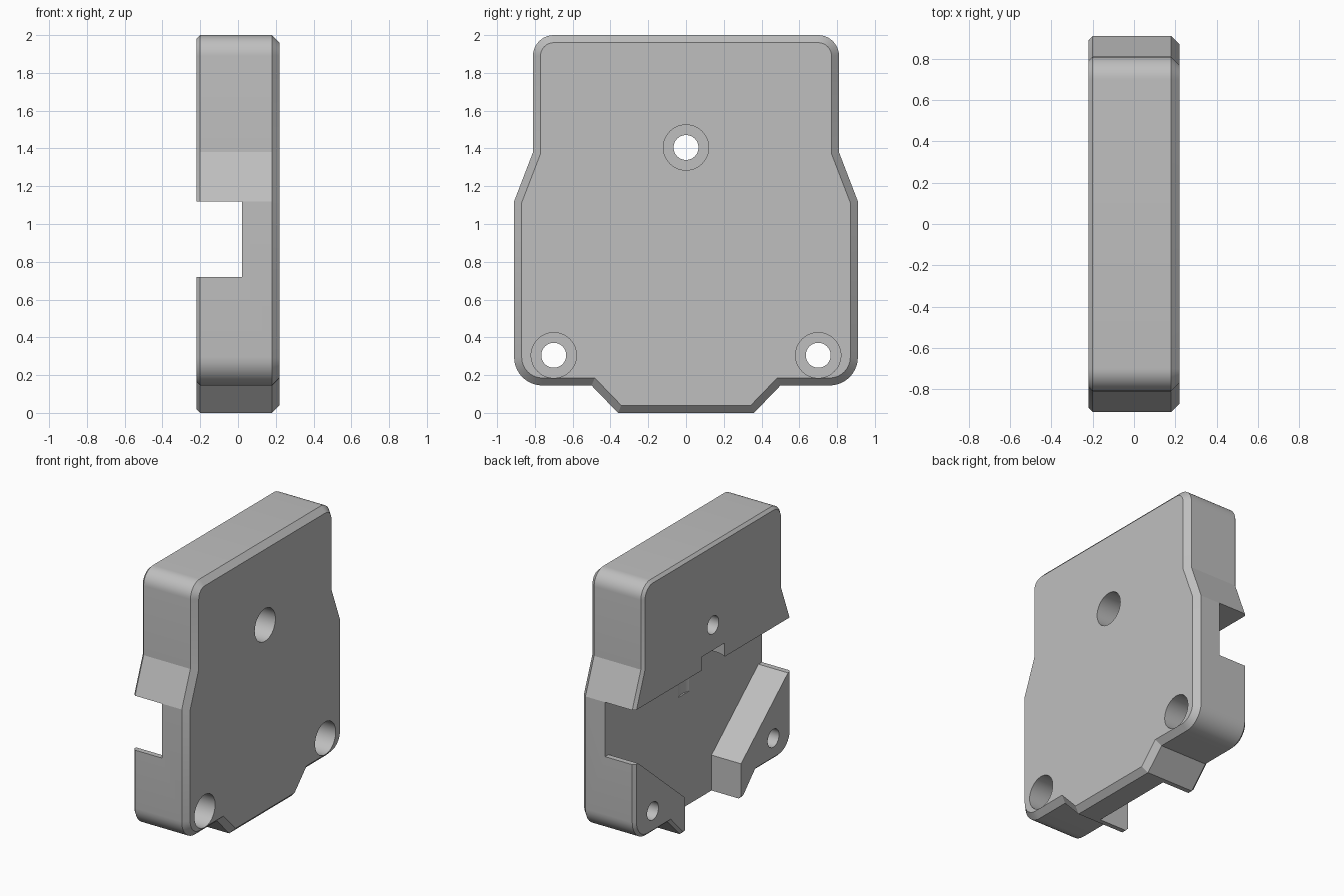
import bpy, bmesh, math
from mathutils import Vector

old = bpy.data.objects.get("Cube")
if old:
    bpy.data.objects.remove(old, do_unlink=True)

grey = bpy.data.materials.new("light_grey")
grey.use_nodes = True
colour = (0.52, 0.52, 0.52, 1)
grey.diffuse_color = colour
grey.node_tree.nodes["Principled BSDF"].inputs["Base Color"].default_value = colour


def loft(name, rings):
    """Solid from matching rings of points, capped at both ends."""
    bm = bmesh.new()
    loops = [[bm.verts.new(p) for p in ring] for ring in rings]
    n = len(loops[0])
    for a, b in zip(loops, loops[1:]):
        for i in range(n):
            j = (i + 1) % n
            bm.faces.new((a[i], a[j], b[j], b[i]))
    bm.faces.new(loops[0])
    bm.faces.new(loops[-1])
    bmesh.ops.recalc_face_normals(bm, faces=bm.faces[:])
    mesh = bpy.data.meshes.new(name)
    bm.to_mesh(mesh)
    bm.free()
    mesh.materials.append(grey)
    obj = bpy.data.objects.new(name, mesh)
    bpy.context.collection.objects.link(obj)
    return obj


def mirrored(half):
    """Closed y-z outline from its +y half."""
    return half + [(-y, z, *rest) for y, z, *rest in reversed(half)]


def inset_outline(points, inset, x, steps=10):
    """Inset a counter-clockwise outline, then round its corners."""
    ring, n = [], len(points)
    for i, (y, z, radius) in enumerate(points):
        p = Vector((y, z))
        d1 = (p - Vector(points[i - 1][:2])).normalized()
        d2 = (Vector(points[(i + 1) % n][:2]) - p).normalized()
        n1, n2 = Vector((-d1.y, d1.x)), Vector((-d2.y, d2.x))
        bisector = (n1 + n2) / (1 + n1.dot(n2))
        if radius == 0:
            q = p + bisector * inset
            ring.append((x, q.x, q.y))
            continue
        centre = p + bisector * radius
        r = radius - inset
        start = math.atan2(-n1.y, -n1.x)
        sweep = math.atan2(d1.x * d2.y - d1.y * d2.x, d1.dot(d2))
        for k in range(steps + 1):
            a = start + sweep * k / steps
            ring.append((x, centre.x + r * math.cos(a), centre.y + r * math.sin(a)))
    return ring


def cylinder(name, radius, start, end, sides=48):
    """Cylinder between two points along the x or z axis."""
    rings = []
    for c in (start, end):
        ring = []
        for k in range(sides):
            a = 2 * math.pi * k / sides
            u, v = radius * math.cos(a), radius * math.sin(a)
            offset = (u, v, 0) if start[0] == end[0] else (0, u, v)
            ring.append(tuple(p + q for p, q in zip(c, offset)))
        rings.append(ring)
    return loft(name, rings)


# Housing body: outline with (y, z, corner radius), chamfered on both broad faces
outline = mirrored([(0.36, 0, 0), (0.5, 0.145, 0), (0.91, 0.145, 0.15),
                    (0.91, 1.12, 0), (0.81, 1.38, 0), (0.81, 2, 0.11)])
sections = [(-0.22, 0.02), (-0.2, 0), (0.18, 0), (0.22, 0.04)]
body = loft("housing_body", [inset_outline(outline, d, x) for x, d in sections])

# Open channel across the inner side, running out through the bottom
channel = mirrored([(0.325, -0.1), (0.325, 0.26), (0.87, 0.72), (1.1, 0.72), (1.1, 1.12)])
cutters = [loft("channel_cutter", [[(x, y, z) for y, z in channel] for x in (-0.4, 0.02)])]

# Upright round pocket in the channel
cutters.append(cylinder("pocket_cutter", 0.163, (-0.13, 0, 0.83), (-0.13, 0, 1.22)))

# Three screw holes with counterbores
for y, z in ((0, 1.405), (0.7, 0.305), (-0.7, 0.305)):
    cutters.append(cylinder("counterbore_cutter", 0.12, (-0.03, y, z), (0.4, y, z)))
    cutters.append(cylinder("screw_hole_cutter", 0.066, (-0.4, y, z), (0.3, y, z)))

# Cut the body, then discard the cutters
bpy.ops.object.select_all(action='DESELECT')
bpy.context.view_layer.objects.active = body
body.select_set(True)
for cutter in cutters:
    cutter.hide_render = True
    mod = body.modifiers.new("cut", 'BOOLEAN')
    mod.operation = 'DIFFERENCE'
    mod.solver = 'EXACT'
    mod.object = cutter
    bpy.ops.object.modifier_apply(modifier=mod.name)
    bpy.data.objects.remove(cutter, do_unlink=True)

bpy.ops.object.shade_smooth_by_angle(angle=math.radians(20))
